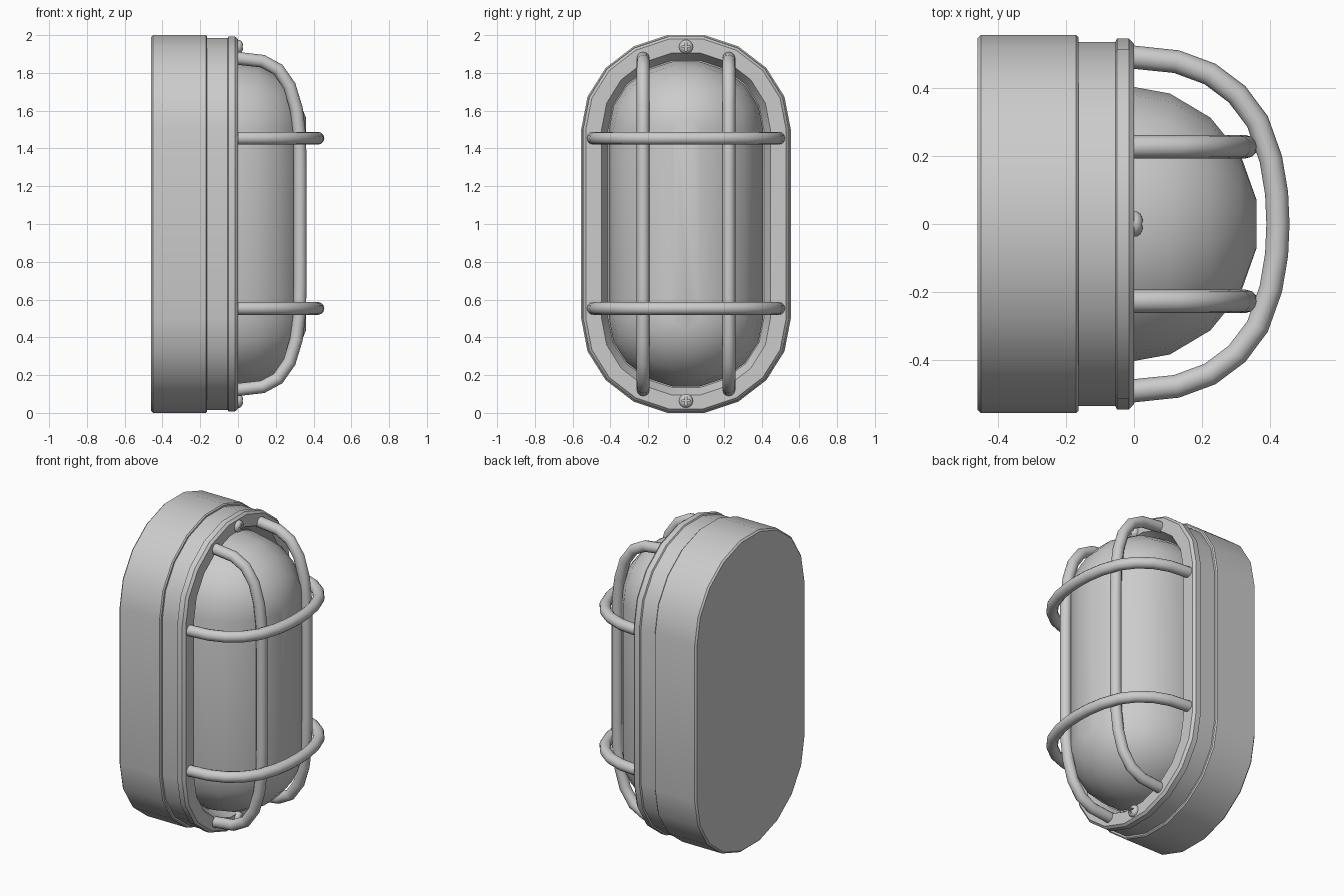
import bpy, bmesh
from math import sin, cos, radians, pi

if "Cube" in bpy.data.objects:
    bpy.data.objects.remove(bpy.data.objects["Cube"])

STEP = 20  # each rounded end has nine sides


def finish(ob, angle=35):
    bpy.ops.object.select_all(action='DESELECT')
    ob.select_set(True)
    bpy.context.view_layer.objects.active = ob
    bpy.ops.object.shade_smooth_by_angle(angle=radians(angle))


def mesh_object(name, bm):
    bmesh.ops.recalc_face_normals(bm, faces=bm.faces)
    me = bpy.data.meshes.new(name)
    bm.to_mesh(me)
    bm.free()
    ob = bpy.data.objects.new(name, me)
    bpy.context.collection.objects.link(ob)
    return ob


def outline(x, a, b):
    """Rounded slot in the YZ plane: half width a, end radius b in z."""
    pts = []
    for centre, start in ((1.5, 0), (0.5, 180)):
        for i in range(10):
            t = radians(start + i * STEP)
            pts.append((x, a * cos(t), centre + b * sin(t)))
    return pts


def slot_loft(name, sections, angle=35):
    bm = bmesh.new()
    rings = [[bm.verts.new(p) for p in outline(*s)] for s in sections]
    n = len(rings[0])
    for r0, r1 in zip(rings, rings[1:]):
        for i in range(n):
            j = (i + 1) % n
            bm.faces.new((r0[i], r0[j], r1[j], r1[i]))
    bm.faces.new(rings[0])
    bm.faces.new(rings[-1])
    ob = mesh_object(name, bm)
    finish(ob, angle)
    return ob


# Deep back housing with chamfered edges
slot_loft("back_housing", [
    (-0.46, 0.545, 0.498), (-0.45, 0.555, 0.508),
    (-0.17, 0.555, 0.508), (-0.163, 0.548, 0.501)])

# Front frame: neck, lip, flat rim and sloped recess
slot_loft("front_frame", [
    (-0.17, 0.535, 0.492), (-0.055, 0.535, 0.492),
    (-0.050, 0.545, 0.499), (-0.015, 0.545, 0.499),
    (0.0, 0.53, 0.486), (0.0, 0.447, 0.411), (-0.07, 0.412, 0.372)], 30)

# Glass dome
dome = [(-0.075, 0.408, 0.366)]
for k in range(5):
    t = radians(k * STEP)
    dome.append((-0.03 + 0.396 * sin(t), 0.408 * cos(t), 0.366 * cos(t)))
slot_loft("glass_dome", dome)


# Wire guard
def wire(name, pts):
    cu = bpy.data.curves.new(name, 'CURVE')
    cu.dimensions = '3D'
    cu.bevel_depth = 0.034
    cu.bevel_resolution = 4
    cu.use_fill_caps = True
    sp = cu.splines.new('POLY')
    sp.points.add(len(pts) - 1)
    for p, co in zip(sp.points, pts):
        p.co = (*co, 1)
    ob = bpy.data.objects.new(name, cu)
    bpy.context.collection.objects.link(ob)
    bpy.ops.object.select_all(action='DESELECT')
    ob.select_set(True)
    bpy.context.view_layer.objects.active = ob
    bpy.ops.object.convert(target='MESH')
    finish(bpy.context.object, 45)


# half paths as (x, distance from the middle)
cross = [(-0.02, 0.49), (0, 0.49), (0.125, 0.477), (0.223, 0.441), (0.303, 0.381),
         (0.363, 0.301), (0.402, 0.191), (0.419, 0.09), (0.423, 0)]
upright = [(-0.02, 0.877), (0, 0.877), (0.13, 0.862), (0.212, 0.818), (0.273, 0.73),
           (0.309, 0.61), (0.326, 0.47), (0.329, 0.3)]
cross += [(x, -d) for x, d in cross[-2::-1]]
upright += [(x, -d) for x, d in upright[::-1]]
for z, tag in ((1.454, "upper"), (0.553, "lower")):
    wire(f"guard_cross_wire_{tag}", [(x, d, z) for x, d in cross])
for y, tag in ((-0.227, "left"), (0.227, "right")):
    wire(f"guard_upright_wire_{tag}", [(x, y, 1 + d) for x, d in upright])


# Domed cross-head screws
def screw(name, z):
    bm = bmesh.new()
    n = 16
    prof = [(-0.01, 0.037), (0.008, 0.037), (0.018, 0.031), (0.025, 0.019), (0.027, 0.008)]
    rings = [[bm.verts.new((x, r * cos(2 * pi * i / n), z + r * sin(2 * pi * i / n)))
              for i in range(n)] for x, r in prof]
    for r0, r1 in zip(rings, rings[1:]):
        for i in range(n):
            j = (i + 1) % n
            bm.faces.new((r0[i], r0[j], r1[j], r1[i]))
    bm.faces.new(rings[0])
    bm.faces.new(rings[-1])
    head = mesh_object(name, bm)
    # plus-shaped slot
    for size in ((0.03, 0.044, 0.009), (0.03, 0.009, 0.044)):
        bpy.ops.mesh.primitive_cube_add(size=1, location=(0.029, 0, z))
        cutter = bpy.context.object
        cutter.scale = size
        cutter.hide_render = True
        mod = head.modifiers.new("slot", 'BOOLEAN')
        mod.operation = 'DIFFERENCE'
        mod.object = cutter
        bpy.context.view_layer.objects.active = head
        bpy.ops.object.modifier_apply(modifier=mod.name)
        bpy.data.objects.remove(cutter)
    finish(head, 40)


screw("screw_top", 1.938)
screw("screw_bottom", 0.064)
